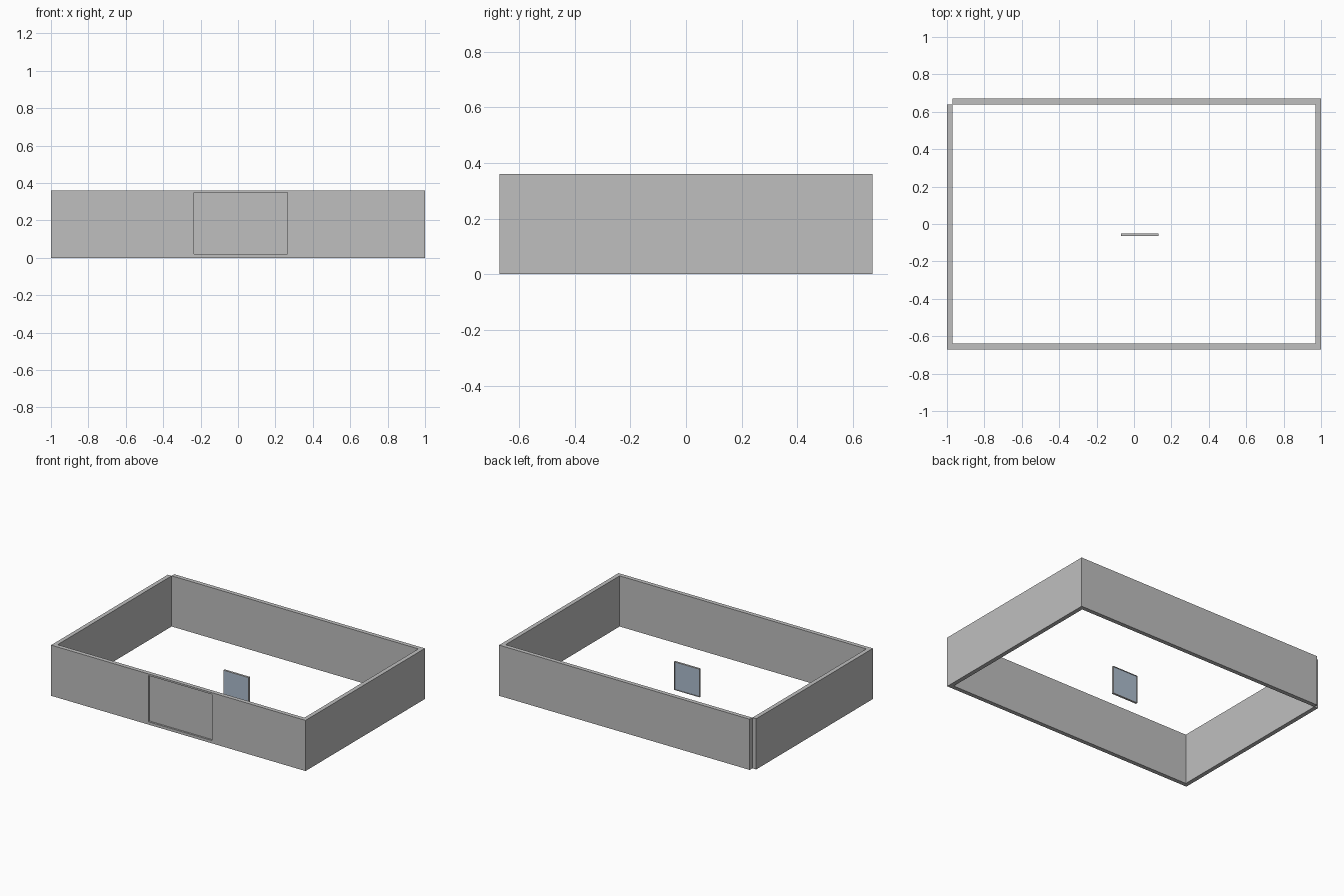
import bpy, bmesh
from mathutils import Vector

if "Cube" in bpy.data.objects:
    bpy.data.objects.remove(bpy.data.objects["Cube"])

H = 0.36            # wall height
T = 0.03            # wall thickness
Y = 0.67            # half depth


def material(name, rgb):
    m = bpy.data.materials.new(name)
    m.diffuse_color = (*rgb, 1)
    m.use_nodes = True
    m.node_tree.nodes["Principled BSDF"].inputs["Base Color"].default_value = m.diffuse_color
    return m


grey = material("wall_grey", (0.52, 0.52, 0.52))
blue = material("glass_blue", (0.42, 0.51, 0.62))


def box(name, lo, hi, mat, recesses=()):
    """Box from corner to corner; each recess is (side, margins, depth) on a y-facing side."""
    bm = bmesh.new()
    bmesh.ops.create_cube(bm, size=1)
    lo, hi = Vector(lo), Vector(hi)
    for v in bm.verts:
        v.co = [lo[i] + (v.co[i] + 0.5) * (hi[i] - lo[i]) for i in range(3)]
    for side, (x0, x1, z0, z1), depth in recesses:
        face = next(f for f in bm.faces if f.normal.y * side > 0.9)
        bmesh.ops.inset_individual(bm, faces=[face], thickness=0.004)
        # Place the inner loop on the opening, then push it in
        mx, mz = (lo.x + hi.x) / 2, (lo.z + hi.z) / 2
        for v in face.verts:
            v.co.x = x0 if v.co.x < mx else x1
            v.co.z = z0 if v.co.z < mz else z1
        inner = bmesh.ops.extrude_discrete_faces(bm, faces=[face])["faces"][0]
        for v in inner.verts:
            v.co.y -= side * depth
        inner.material_index = 1
        bm.normal_update()
    me = bpy.data.meshes.new(name)
    bm.to_mesh(me)
    bm.free()
    ob = bpy.data.objects.new(name, me)
    for m in mat:
        me.materials.append(m)
    bpy.context.collection.objects.link(ob)
    return ob


# Outer walls, with an open notch at the back left corner
box("left_wall", (-1, -Y + T, 0), (-1 + T, Y - T, H), [grey])
box("right_wall", (1 - T, -Y + T, 0), (1, Y - T, H), [grey])
box("back_wall", (-1 + T, Y - T, 0), (1, Y, H), [grey])

# Front wall with the shallow door recess
box("front_wall", (-1, -Y, 0), (1, -Y + T, H), [grey, grey],
    [(-1, (-0.235, 0.265, 0.02, 0.348), 0.013)])

# Small free-standing window: thin frame with glass on both sides
pane = (-0.066, 0.126, 0.004, 0.196)
box("window", (-0.07, -0.065, 0), (0.13, -0.05, 0.2), [grey, blue],
    [(-1, pane, 0.004), (1, pane, 0.004)])
